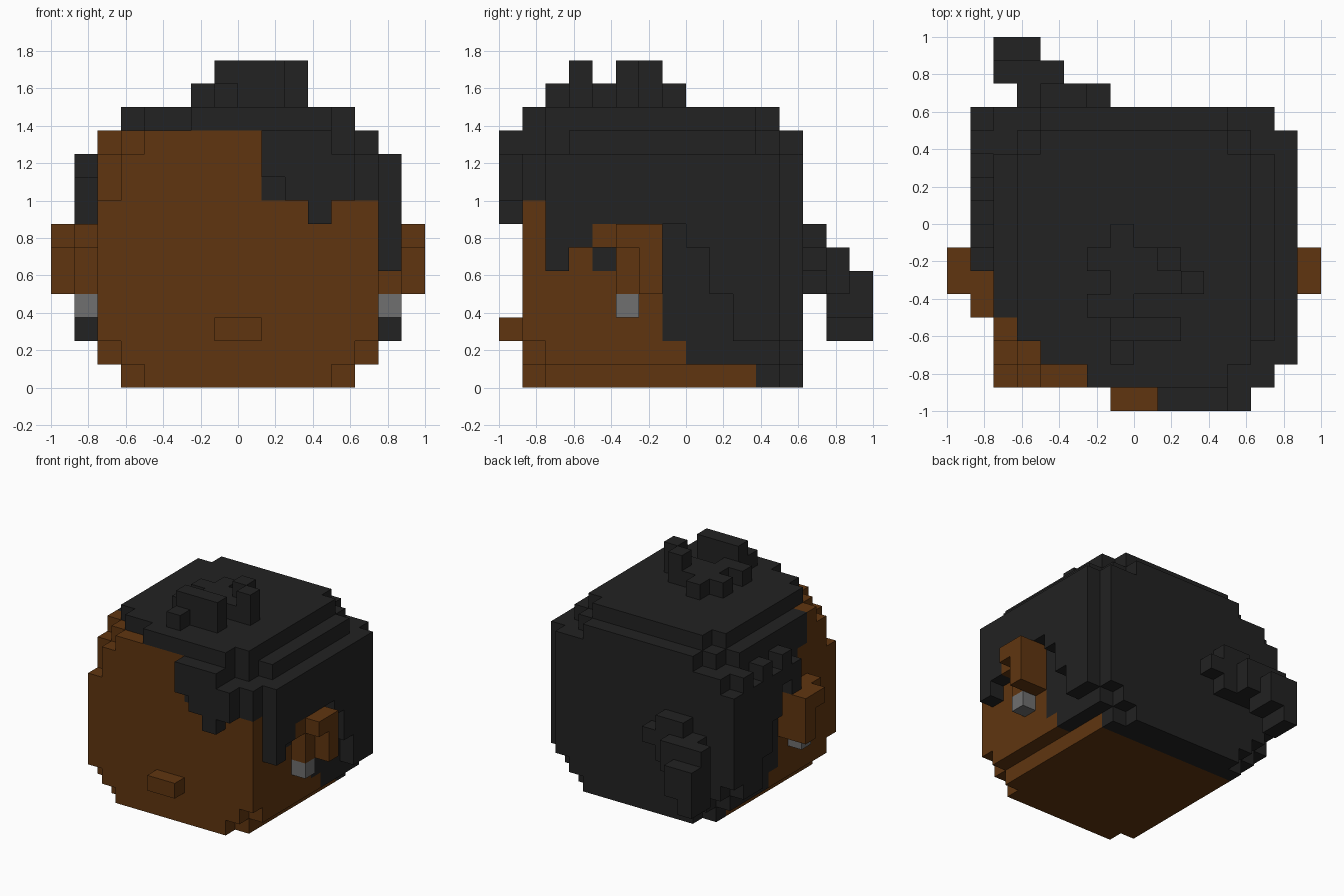
import bpy
import bmesh
from mathutils import Vector

if "Cube" in bpy.data.objects:
    bpy.data.objects.remove(bpy.data.objects["Cube"], do_unlink=True)

UNIT = 0.125   # one block of the grid


def material(name, rgb):
    m = bpy.data.materials.new(name)
    m.use_nodes = True
    m.diffuse_color = (*rgb, 1)
    m.node_tree.nodes["Principled BSDF"].inputs["Base Color"].default_value = (*rgb, 1)
    return m


SKIN = material("brown skin", (0.117, 0.036, 0.005))
HAIR = material("black hair", (0.016, 0.016, 0.016))
METAL = material("grey metal", (0.16, 0.16, 0.16))

cells = {}     # grid cell -> part name
parts = {}     # part name -> material


def fill(part, mat, *boxes):
    """Fill boxes (x0, x1, y0, y1, z0, z1) of grid cells with one part."""
    parts[part] = mat
    for x0, x1, y0, y1, z0, z1 in boxes:
        for x in range(x0, x1):
            for y in range(y0, y1):
                for z in range(z0, z1):
                    cells[x, y, z] = part


def mirrored(box):
    return (-box[1], -box[0], *box[2:])


# Rounded block head
fill("head", SKIN,
     (-5, 5, -6, 4, 0, 1), (-4, 4, -7, 5, 0, 1),
     (-6, 6, -6, 4, 1, 2), (-5, 5, -7, 5, 1, 2),
     (-6, 6, -7, 5, 2, 8),
     (-6, 6, -6, 5, 8, 10), (-5, 5, -7, 5, 8, 10),
     (-6, 6, -5, 3, 10, 11), (-5, 5, -6, 4, 10, 11), (-4, 4, -7, 5, 10, 11))


# Scalp: head cells behind the hairline become hair
def is_scalp(x, y, z):
    if y >= 3 or (y >= 0 and z >= 1) or (y >= -1 and z >= 2):
        return True
    if x >= 1 and z >= 8:
        return True
    if x >= 5 and z >= 7 and y >= -6:
        return True
    if abs(x + 0.5) > 5 and (y, z) == (-4, 5):      # ear opening
        return True
    if x < 1:
        return y >= -3 and z >= 7 or y >= -4 and z >= 9
    return False


parts["scalp_hair"] = HAIR
for c in cells:
    if is_scalp(*c):
        cells[c] = "scalp_hair"

# Crown, cut back along the swept side
fill("crown_hair", HAIR,
     (-5, -4, -5, 3, 11, 12), (-4, -2, -6, 4, 11, 12),
     (-2, 4, -7, 4, 11, 12), (4, 5, -6, 3, 11, 12))

# Fringe stepping down over the left brow
fill("fringe", HAIR,
     (1, 4, -8, -7, 9, 11), (2, 5, -8, -7, 8, 10), (3, 4, -8, -7, 7, 8),
     (5, 6, -7, -6, 8, 10))

# Left side hair: sideburn, gap round the ear, long back
left_steps = [(-6, 5), (-5, 6), (-4, 7), (-3, 7), (-2, 7), (-1, 7),
              (0, 6), (1, 4), (2, 2), (3, 2)]
fill("left_side_hair", HAIR, *[(6, 7, y, y + 1, z, 10) for y, z in left_steps])

# Right side hair: ragged locks swept back
right_locks = [(-2, 7, 9), (-1, 8, 10), (0, 6, 9), (1, 4, 10), (2, 2, 9),
               (3, 2, 10), (4, 3, 9)]
fill("right_side_hair", HAIR, *[(-7, -6, y, y + 1, a, b) for y, a, b in right_locks])

# Loose bun on the crown
fill("top_knot", HAIR,
     (-1, 0, -1, 0, 12, 13), (-2, 2, -2, -1, 12, 13), (-1, 3, -3, -2, 12, 13),
     (-2, 0, -4, -3, 12, 13), (-1, 2, -5, -4, 12, 14), (-1, 0, -6, -5, 12, 13),
     (2, 3, -3, -2, 13, 14), (1, 2, -2, -1, 13, 14))

# Ponytail hanging at the back right
fill("ponytail", HAIR,
     (-4, -2, 5, 6, 4, 7), (-5, -4, 5, 6, 4, 6), (-2, -1, 5, 6, 5, 6),
     (-6, -4, 6, 7, 3, 6), (-4, -3, 6, 7, 4, 6), (-6, -5, 6, 7, 2, 3),
     (-6, -4, 7, 8, 3, 5), (-6, -5, 7, 8, 2, 3))

# Nose
fill("nose", SKIN, (-1, 1, -8, -7, 2, 3))

# Ears and earrings
ear = [(6, 7, -4, -1, 6, 7), (6, 7, -3, -1, 4, 6),
       (7, 8, -3, -1, 6, 7), (7, 8, -2, -1, 4, 6)]
stud = (6, 7, -3, -2, 3, 4)
fill("left_ear", SKIN, *ear)
fill("right_ear", SKIN, *map(mirrored, ear))
fill("left_earring", METAL, stud)
fill("right_earring", METAL, mirrored(stud))


# Build each part from its exposed block faces
def build(part, mat):
    bm = bmesh.new()
    for c, owner in cells.items():
        if owner != part:
            continue
        for axis in range(3):
            u, v = (axis + 1) % 3, (axis + 2) % 3
            for side in (0, 1):
                n = list(c)
                n[axis] += 2 * side - 1
                if tuple(n) in cells:
                    continue
                ring = [(0, 0), (1, 0), (1, 1), (0, 1)]
                if not side:
                    ring.reverse()
                verts = []
                for a, b in ring:
                    p = Vector(c)
                    p[axis] += side
                    p[u] += a
                    p[v] += b
                    verts.append(bm.verts.new(p * UNIT))
                bm.faces.new(verts)
    bmesh.ops.remove_doubles(bm, verts=bm.verts, dist=0.001)
    mesh = bpy.data.meshes.new(part)
    bm.to_mesh(mesh)
    bm.free()
    mesh.materials.append(mat)
    bpy.context.collection.objects.link(bpy.data.objects.new(part, mesh))


for part, mat in parts.items():
    build(part, mat)
